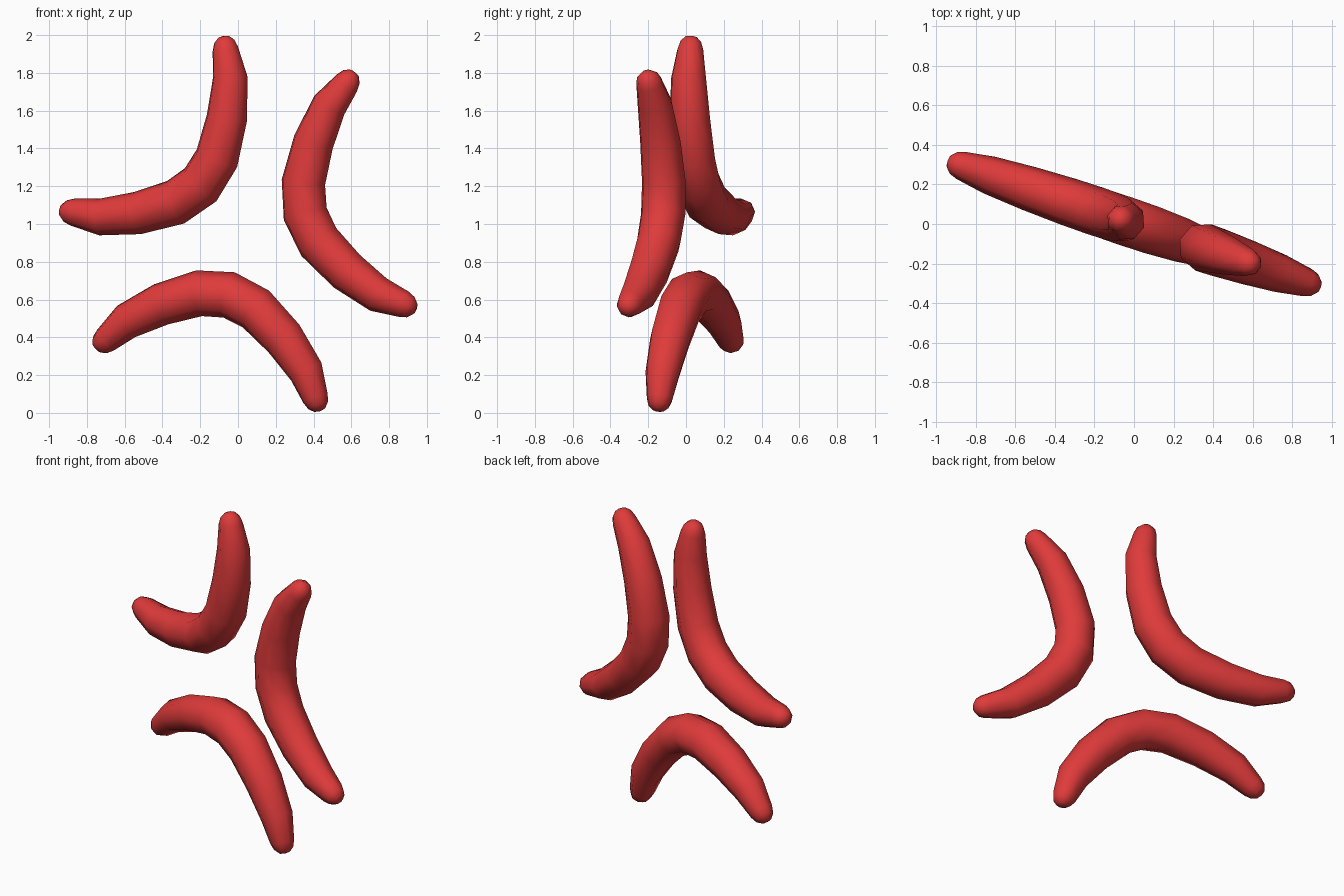
import bpy, bmesh, math
from mathutils import Vector

if "Cube" in bpy.data.objects:
    bpy.data.objects.remove(bpy.data.objects["Cube"])

# One flat colour for everything
red = bpy.data.materials.new("red")
red.diffuse_color = (0.74, 0.043, 0.043, 1)
red.use_nodes = True
red.node_tree.nodes["Principled BSDF"].inputs["Base Color"].default_value = red.diffuse_color

SIDES = 8
YAW = math.radians(-18.7)                 # the upright plane is turned about z
PLANE_X = Vector((math.cos(YAW), math.sin(YAW), 0))
PLANE_N = Vector((-math.sin(YAW), math.cos(YAW), 0))
UP = Vector((0, 0, 1))
CENTRE = PLANE_X * 0.039 + UP * 0.962

# Half of a bent bar: (along, outward, radius), from the bend to the rounded end
half = [(0, 0.349, 0.124), (0.164, 0.383, 0.122), (0.355, 0.494, 0.113),
        (0.520, 0.631, 0.097), (0.607, 0.756, 0.072),
        (0.631, 0.788, 0.058), (0.645, 0.809, 0.032)]
path = [(-a, o, r) for a, o, r in reversed(half[1:])] + half


def bent_bar(name, degrees):
    """Tapered tube bent in the plane, its two ends pointing away from the centre."""
    a = math.radians(degrees)
    outward = PLANE_X * math.cos(a) + UP * math.sin(a)
    along = -PLANE_X * math.sin(a) + UP * math.cos(a)
    pts = [CENTRE + along * t + outward * o for t, o, r in path]
    bm = bmesh.new()
    rings = []
    for i, p in enumerate(pts):
        tangent = (pts[min(i + 1, len(pts) - 1)] - pts[max(i - 1, 0)]).normalized()
        side = tangent.cross(PLANE_N)
        r = path[i][2]
        rings.append([bm.verts.new(p + r * (side * math.cos(k * math.tau / SIDES)
                                            + PLANE_N * math.sin(k * math.tau / SIDES)))
                      for k in range(SIDES)])
    for r0, r1 in zip(rings, rings[1:]):
        for k in range(SIDES):
            j = (k + 1) % SIDES
            bm.faces.new((r0[k], r0[j], r1[j], r1[k]))
    # Slightly domed tips
    for ring, p, q in ((rings[0], pts[0], pts[1]), (rings[-1], pts[-1], pts[-2])):
        tip = bm.verts.new(p + (p - q).normalized() * 0.007)
        for k in range(SIDES):
            bm.faces.new((ring[k], ring[(k + 1) % SIDES], tip))
    bmesh.ops.recalc_face_normals(bm, faces=bm.faces)
    for f in bm.faces:
        f.smooth = True
    mesh = bpy.data.meshes.new(name)
    bm.to_mesh(mesh)
    bm.free()
    mesh.materials.append(red)
    bpy.context.collection.objects.link(bpy.data.objects.new(name, mesh))


# Three identical bars spaced a third of a turn apart
for name, degrees in (("lower_bent_bar", -104.75), ("right_bent_bar", 15.25),
                      ("upper_left_bent_bar", 135.25)):
    bent_bar(name, degrees)
